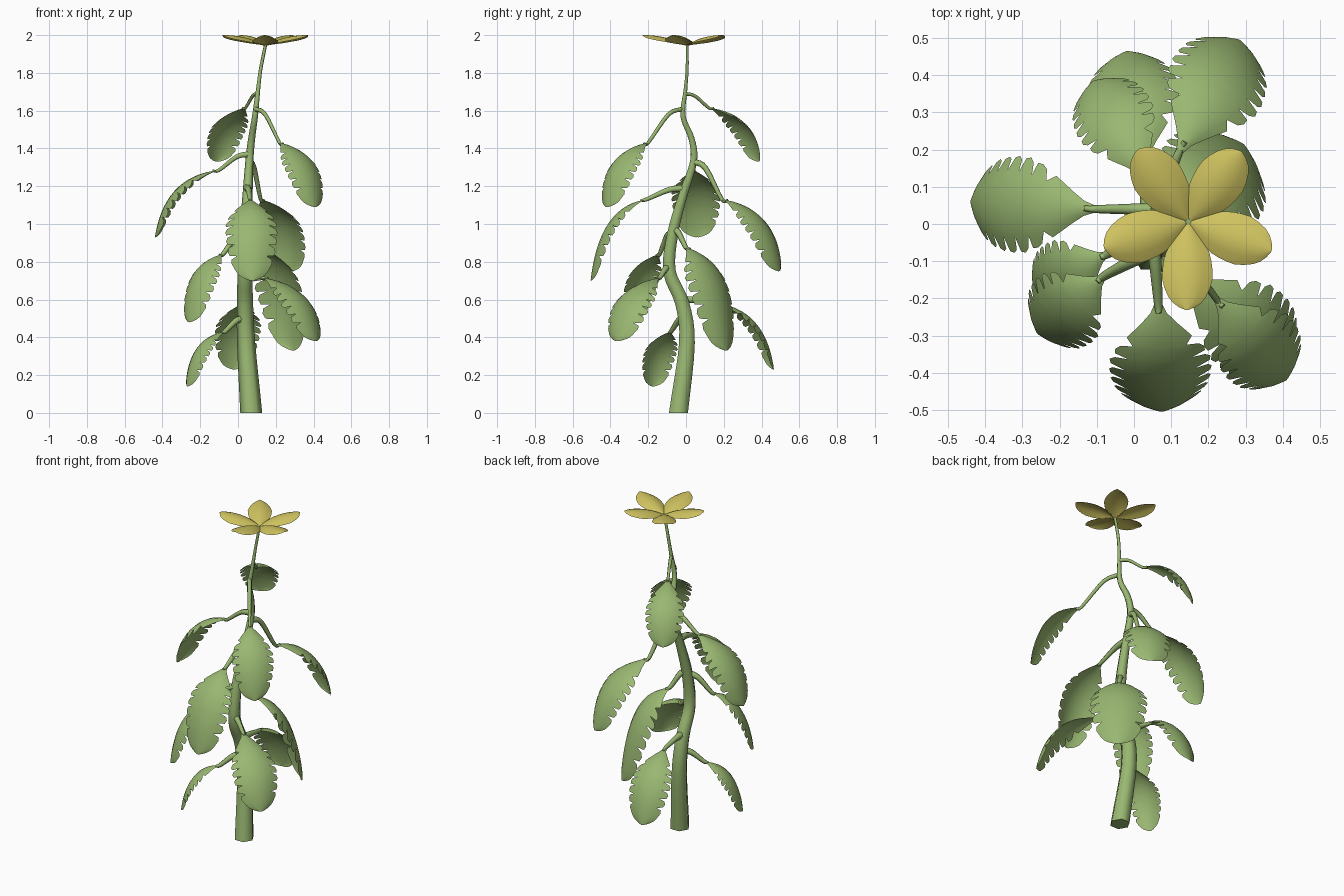
import bpy, bmesh, math
from mathutils import Vector

cube = bpy.data.objects.get("Cube")
if cube:
    bpy.data.objects.remove(cube, do_unlink=True)

UP = Vector((0, 0, 1))


def make_material(name, color):
    mat = bpy.data.materials.new(name)
    mat.use_nodes = True
    mat.diffuse_color = color
    for node in mat.node_tree.nodes:
        if node.type == 'BSDF_PRINCIPLED':
            node.inputs["Base Color"].default_value = color
            node.inputs["Roughness"].default_value = 0.8
    return mat


green = make_material("leaf green", (0.32, 0.475, 0.167, 1))
yellow = make_material("petal yellow", (0.62, 0.54, 0.115, 1))


def finish(name, bm, mat):
    """Turn a bmesh into a smooth shaded object."""
    mesh = bpy.data.meshes.new(name)
    for face in bm.faces:
        face.smooth = True
    bm.to_mesh(mesh)
    bm.free()
    mesh.set_sharp_from_angle(angle=math.radians(70))
    mesh.materials.append(mat)
    obj = bpy.data.objects.new(name, mesh)
    bpy.context.collection.objects.link(obj)
    return obj


def lerp_table(table, t):
    """Linear lookup in a list of (position, value) pairs."""
    for (a, va), (b, vb) in zip(table, table[1:]):
        if t <= b:
            return va + (vb - va) * (t - a) / (b - a)
    return table[-1][1]


def smooth_path(points, steps):
    """Catmull-Rom curve through the points."""
    pts = [points[0] * 2 - points[1]] + points + [points[-1] * 2 - points[-2]]
    out = []
    for p, q, r, s in zip(pts, pts[1:], pts[2:], pts[3:]):
        for i in range(steps):
            t = i / steps
            out.append((q * 2 + (r - p) * t + (p * 2 - q * 5 + r * 4 - s) * t ** 2
                        + (q * 3 - p - r * 3 + s) * t ** 3) / 2)
    return out + [points[-1]]


def tube(name, path, radius_at, axis, sides=6):
    """Sweep a polygon along a path; axis fixes the direction of its first corner."""
    bm = bmesh.new()
    rings = []
    last = len(path) - 1
    for i, point in enumerate(path):
        tangent = (path[min(i + 1, last)] - path[max(i - 1, 0)]).normalized()
        if i == 0 and axis.x == 1:
            tangent = UP
        side = (axis - tangent * axis.dot(tangent)).normalized()
        other = tangent.cross(side)
        radius = radius_at(i / last, point)
        rings.append([bm.verts.new(point + (side * math.cos(a) + other * math.sin(a)) * radius)
                      for a in (math.tau * k / sides for k in range(sides))])
    for a, b in zip(rings, rings[1:]):
        for k in range(sides):
            n = (k + 1) % sides
            bm.faces.new((a[k], a[n], b[n], b[k]))
    bm.faces.new(rings[0][::-1])
    bm.faces.new(rings[-1])
    return finish(name, bm, green)


def sheet(name, rows, mat):
    """Skin a list of equal rows of points."""
    bm = bmesh.new()
    grid = [[bm.verts.new(p) for p in row] for row in rows]
    for a, b in zip(grid, grid[1:]):
        for k in range(len(a) - 1):
            bm.faces.new((a[k], a[k + 1], b[k + 1], b[k]))
    bmesh.ops.remove_doubles(bm, verts=bm.verts, dist=0.0005)
    return finish(name, bm, mat)


# Main stem: winding and tapering
stem_points = [Vector(p) for p in (
    (.07, -.04, 0), (.043, .005, .37), (.037, -.02, .58), (.037, -.088, .75),
    (.04, -.07, .95), (.05, -.02, 1.14), (.06, .04, 1.33), (.072, .03, 1.45),
    (.09, -.016, 1.57), (.105, -.004, 1.7), (.12, .006, 1.82), (.146, .006, 1.95))]
stem_radius = [(0, .058), (.37, .048), (.7, .04), (1, .032), (1.3, .022),
               (1.6, .015), (1.75, .01), (2, .008)]
tube("main_stem", smooth_path(stem_points, 4),
     lambda t, p: lerp_table(stem_radius, p.z), Vector((1, 0, 0)))

# Leaf outline: half width along the blade, and the notched edge
blade_width = [(0, .06), (.06, .16), (.12, .34), (.2, .58), (.3, .82), (.45, .99),
               (.6, 1), (.75, .92), (.85, .8), (.92, .66), (.96, .5), (.985, .3), (1, .06)]
blade_rows = [(t, 1) for t in (0, .06, .12, .18, .23)]
for lobe in range(6):
    start = .28 + lobe * .106
    blade_rows += [(start, .7), (start + .02, .96), (start + .055, 1.03), (start + .093, 1)]
blade_rows += [(t, 1) for t in (.93, .955, .975, .99, 1)]


def leaf(name, joint, base, tip):
    """A drooping notched blade on a curved stalk."""
    joint, base, tip = Vector(joint), Vector(base), Vector(tip)
    span = tip - base
    flat = Vector((span.x, span.y, 0)).normalized()
    side = flat.cross(UP)
    bend = base + Vector((span.x * .85, span.y * .85, span.z * .08))

    # Stalk
    mid = joint.lerp(base, .42)
    mid.z = joint.z + (base.z - joint.z) * .17
    path = smooth_path([joint, mid, base, base.lerp(bend, .12)], 4)
    out = base - joint
    axis = Vector((out.y, -out.x, 0)).normalized()
    thick = min(.022, lerp_table(stem_radius, joint.z) * .9)
    tube(name + "_stalk", path, lambda t, p: thick + (.007 - thick) * t, axis)

    # Blade
    half = span.length * .258
    rows = []
    for t, edge in blade_rows:
        row = []
        for u in (-1, -.68, -.35, 0, .35, .68, 1):
            across = u * edge if abs(u) == 1 else u
            s = t + .05 * abs(across) * t * (1 - t)
            point = base * (1 - s) ** 2 + bend * 2 * s * (1 - s) + tip * s * s
            tangent = ((bend - base) * (1 - s) + (tip - bend) * s).normalized()
            normal = side.cross(tangent)
            width = half * lerp_table(blade_width, t)
            row.append(point + side * across * width - normal * across ** 2 * width * .34)
        rows.append(row)
    sheet(name + "_blade", rows, green)


# Leaves from top to bottom: joint on the stem, start of blade, tip
leaf("top_back_leaf", (.105, -.004, 1.69), (.04, .12, 1.615), (-.11, .385, 1.33))
leaf("top_front_left_leaf", (.09, -.016, 1.61), (.22, -.2, 1.43), (.41, -.42, 1.09))
leaf("upper_right_leaf", (.06, .04, 1.37), (-.1, .04, 1.285), (-.44, .06, .93))
leaf("upper_back_left_leaf", (.06, .04, 1.33), (.12, .19, 1.13), (.285, .495, .75))
leaf("middle_front_leaf", (.05, -.01, 1.19), (.065, -.21, 1.13), (.075, -.505, .7))
leaf("middle_left_leaf", (.04, -.07, .97), (.11, .0, .875), (.295, .215, .33))
leaf("middle_right_leaf", (.04, -.075, .95), (-.08, -.14, .84), (-.26, -.295, .48))
leaf("lower_front_left_leaf", (.035, -.088, .77), (.13, -.14, .715), (.415, -.365, .38))
leaf("lower_back_leaf", (.035, -.01, .6), (.03, .16, .58), (-.02, .465, .23))
leaf("lower_right_leaf", (.035, -.01, .5), (-.07, -.08, .43), (-.27, -.175, .14))

# Flower: five domed petals
petal_width = [(0, .06), (.08, .25), (.2, .58), (.35, .86), (.5, .99), (.65, 1),
               (.8, .86), (.9, .64), (.96, .4), (1, .06)]
centre = Vector((.146, .006, 1.945))
for number, name in enumerate(("front", "left", "back_left", "back_right", "right")):
    angle = math.radians(269 + 72 * number)
    ahead = Vector((math.cos(angle), math.sin(angle), 0))
    across = ahead.cross(UP)
    rows = []
    for t in (0, .08, .15, .25, .35, .45, .55, .65, .75, .85, .92, .97, 1):
        width = lerp_table(petal_width, t)
        rows.append([centre + ahead * .237 * t + across * .068 * width * u
                     + UP * (.055 * (1 - (1 - t) ** 2.2) - .024 * width * u * u)
                     for u in (-1, -.6, -.3, 0, .3, .6, 1)])
    sheet(name + "_petal", rows, yellow)
